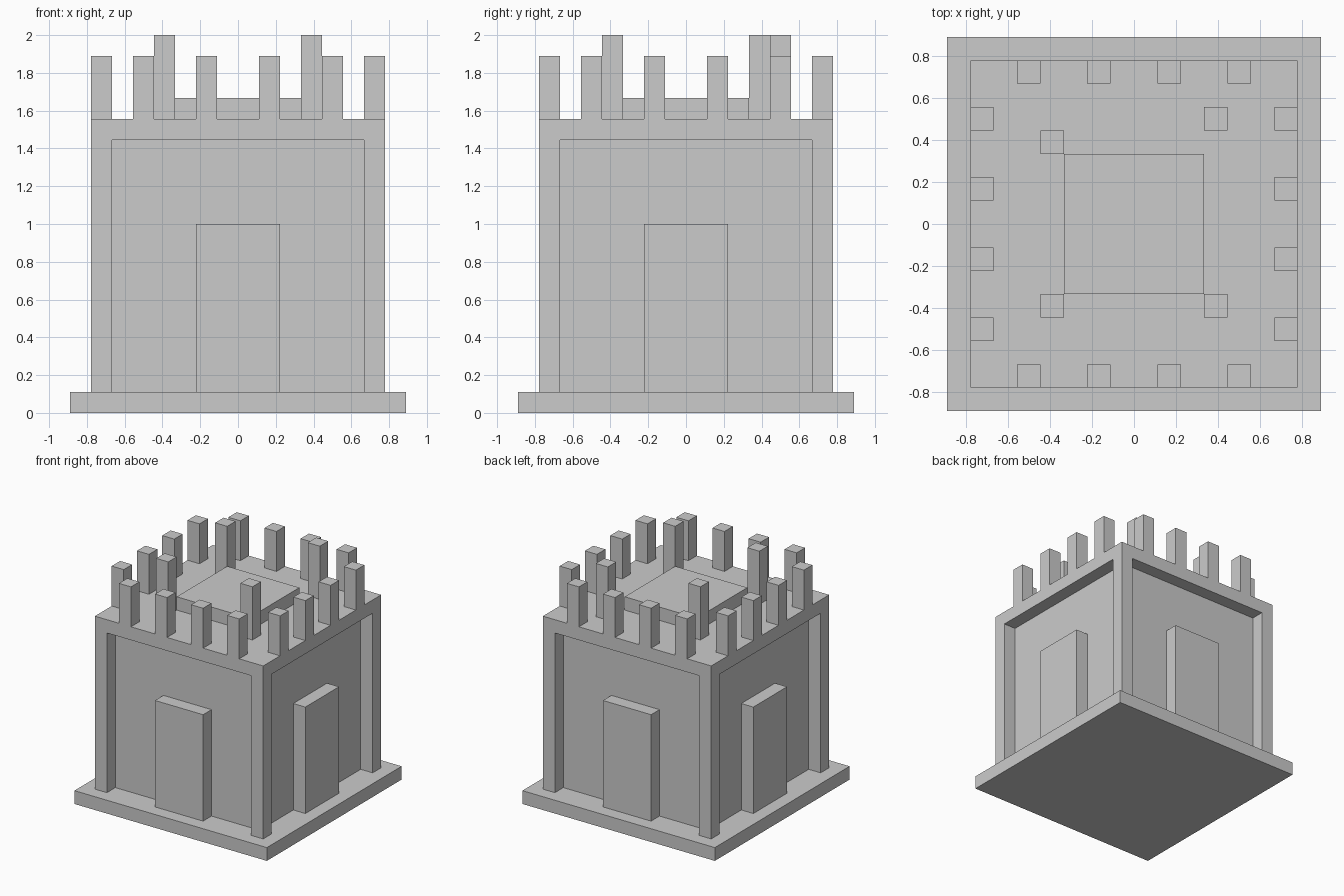
import bpy, bmesh
from mathutils import Matrix, Vector

if "Cube" in bpy.data.objects:
    bpy.data.objects.remove(bpy.data.objects["Cube"])

U = 1 / 9  # the model sits on a grid of 1/9 unit


def boxes(name, specs):
    """One object made of boxes, each (cx, cy, width, depth, z0, z1) in grid units."""
    bm = bmesh.new()
    for cx, cy, w, d, z0, z1 in specs:
        m = Matrix.Translation(Vector((cx, cy, (z0 + z1) / 2)) * U)
        m = m @ Matrix.Diagonal((w * U, d * U, (z1 - z0) * U, 1))
        bmesh.ops.create_cube(bm, size=1, matrix=m)
    me = bpy.data.meshes.new(name)
    bm.to_mesh(me)
    bm.free()
    ob = bpy.data.objects.new(name, me)
    bpy.context.collection.objects.link(ob)
    return ob


# Plinth, tower core and overhanging roof slab
boxes("base_plinth", [(0, 0, 16, 16, 0, 1)])
boxes("tower_core", [(0, 0, 12, 12, 1, 13)])
boxes("roof_slab", [(0, 0, 14, 14, 13, 14)])
boxes("roof_platform", [(0, 0, 6, 6, 14, 15)])

# Corner pillars framing the recessed walls
boxes("corner_pillars", [(x, y, 1, 1, 1, 13) for x in (-6.5, 6.5) for y in (-6.5, 6.5)])

# A door panel on each of the four sides
boxes("door_panels", [(0, s * 6.5, 4, 1, 1, 9) for s in (-1, 1)]
      + [(s * 6.5, 0, 1, 4, 1, 9) for s in (-1, 1)])

# Battlements: four along each roof edge
edge = [(p, s * 6.5) for s in (-1, 1) for p in (-4.5, -1.5, 1.5, 4.5)]
boxes("battlements", [(x, y, 1, 1, 14, 17) for a, b in edge for x, y in ((a, b), (b, a))])

# Taller posts around the platform, one set slightly further back
posts = [(-3.5, -3.5), (3.5, -3.5), (-3.5, 3.5), (3.5, 4.5)]
boxes("platform_posts", [(x, y, 1, 1, 14, 18) for x, y in posts])
